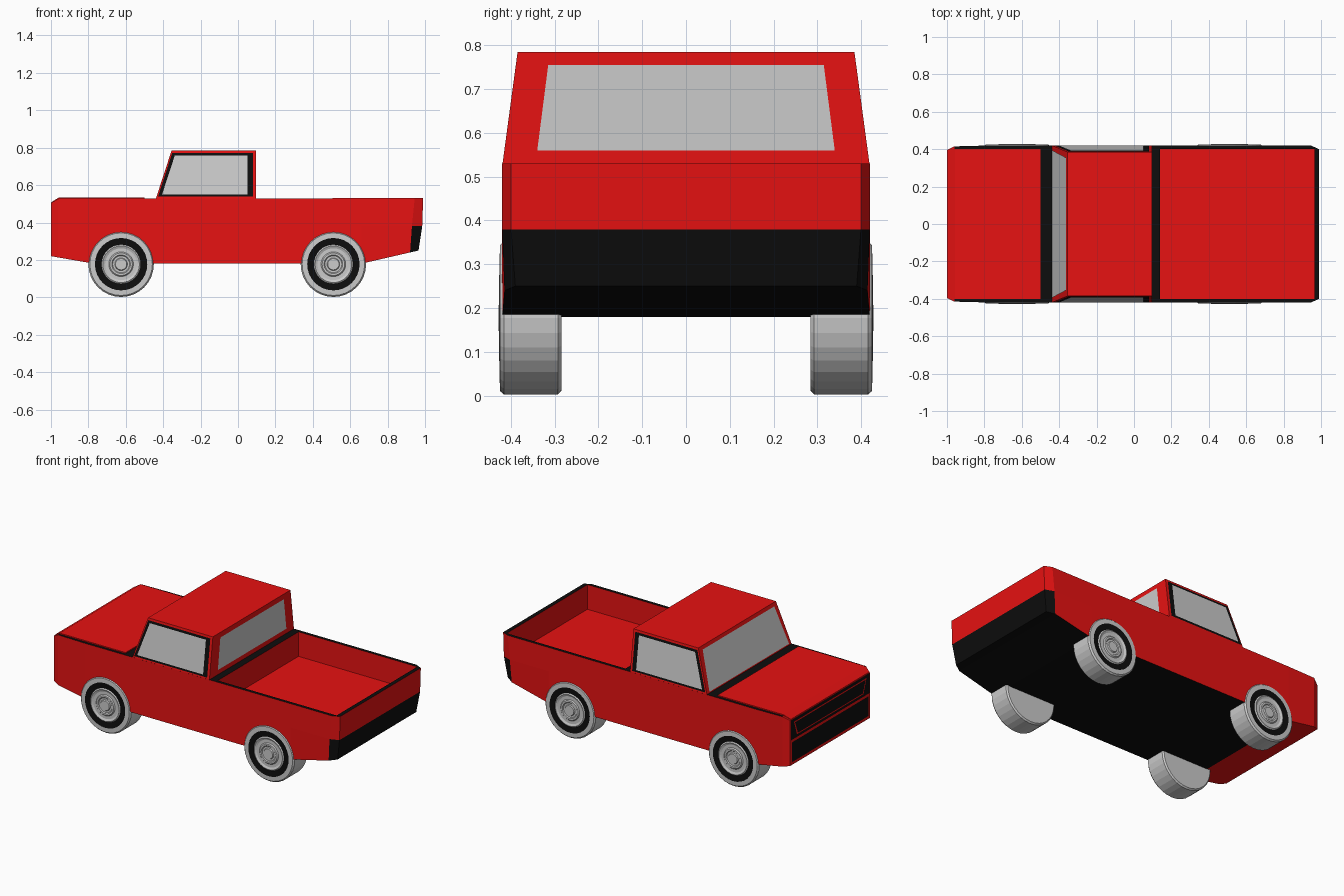
import bpy, bmesh, math
from mathutils import Vector

if "Cube" in bpy.data.objects:
    bpy.data.objects.remove(bpy.data.objects["Cube"])


def paint(name, colour):
    mat = bpy.data.materials.new(name)
    mat.use_nodes = True
    mat.diffuse_color = colour
    mat.node_tree.nodes["Principled BSDF"].inputs["Base Color"].default_value = colour
    return mat


RED = paint("red_paint", (0.8, 0.006, 0.006, 1))
BLACK = paint("black_trim", (0.004, 0.004, 0.004, 1))


def finish(name, bm, mats=(), mirror=False):
    mesh = bpy.data.meshes.new(name)
    bm.to_mesh(mesh)
    bm.free()
    for mat in mats:
        mesh.materials.append(mat)
    obj = bpy.data.objects.new(name, mesh)
    bpy.context.collection.objects.link(obj)
    if mirror:
        mod = obj.modifiers.new("Mirror", "MIRROR")
        mod.use_axis = (False, True, False)
    return obj


def loft(name, sections, mats, is_black=None):
    """Skin symmetric sections; each is a list of (x, half width, z), bottom to top."""
    bm = bmesh.new()
    rings = []
    for sec in sections:
        ring = [(x, w, z) for x, w, z in sec] + [(x, -w, z) for x, w, z in reversed(sec)]
        rings.append([bm.verts.new(p) for p in ring])
    n = len(rings[0])
    for a, b in zip(rings, rings[1:]):
        for i in range(n):
            j = (i + 1) % n
            bm.faces.new((a[i], a[j], b[j], b[i]))
    for ring in (rings[0], rings[-1]):
        for i in range(n // 2 - 1):
            bm.faces.new((ring[i], ring[i + 1], ring[n - 2 - i], ring[n - 1 - i]))
    bmesh.ops.recalc_face_normals(bm, faces=bm.faces)
    bm.normal_update()
    if is_black:
        for f in bm.faces:
            f.material_index = int(is_black(f.calc_center_median(), f.normal))
    return finish(name, bm, mats)


def panel(name, corners, mats=(), lift=0.003, mirror=False):
    """Flat four-cornered panel, lifted outwards from the surface it lies on."""
    pts = [Vector(c) for c in corners]
    normal = (pts[1] - pts[0]).cross(pts[2] - pts[0]).normalized()
    centre = sum(pts, Vector()) / len(pts)
    if normal.dot(centre - Vector((0, 0, 0.4))) < 0:
        pts.reverse()
        normal.negate()
    bm = bmesh.new()
    bm.faces.new([bm.verts.new(p + normal * lift) for p in pts])
    return finish(name, bm, mats, mirror)


def lathe(name, profile, x, z, mats=()):
    """Turn (radius, y) points about a wheel axle and mirror to the other side."""
    bm = bmesh.new()
    verts = [bm.verts.new((x + r, y, z)) for r, y in profile]
    edges = [bm.edges.new(pair) for pair in zip(verts, verts[1:])]
    bmesh.ops.spin(bm, geom=verts + edges, cent=(x, 0, z), axis=(0, 1, 0),
                   angle=math.tau, steps=32, use_merge=True)
    bmesh.ops.remove_doubles(bm, verts=bm.verts, dist=0.0001)
    bmesh.ops.recalc_face_normals(bm, faces=bm.faces)
    bm.normal_update()
    # Outer-facing rings must point away from the truck
    outer = max(bm.faces, key=lambda f: f.calc_center_median().y)
    if outer.normal.y < 0:
        bmesh.ops.reverse_faces(bm, faces=bm.faces)
    return finish(name, bm, mats, mirror=True)


# Body shell: chamfered ends, black underside, rear bumper and top edges
def body_black(c, n):
    return n.z > 0.9 or (n.z < -0.5 and c.x > -0.8) or (c.x > 0.93 and c.z < 0.38)


body = loft("body", [
    [(-1, 0.395, 0.22), (-1, 0.395, 0.38), (-1, 0.395, 0.505)],
    [(-0.96, 0.415, 0.213), (-0.96, 0.415, 0.38), (-0.96, 0.415, 0.527)],
    [(-0.77, 0.42, 0.18), (-0.77, 0.42, 0.38), (-0.77, 0.42, 0.527)],
    [(0.66, 0.42, 0.18), (0.66, 0.42, 0.38), (0.66, 0.42, 0.53)],
    [(0.92, 0.415, 0.24), (0.93, 0.42, 0.38), (0.945, 0.42, 0.53)],
    [(0.965, 0.39, 0.25), (0.985, 0.4, 0.38), (0.99, 0.4, 0.53)],
], [RED, BLACK], body_black)

# Open load bed
cutter = loft("bed_cutter", [[(x, 0.4, 0.375), (x, 0.4, 0.7)] for x in (0.14, 0.965)], [RED])
cutter.hide_render = True
cut = body.modifiers.new("Bed", "BOOLEAN")
cut.operation = "DIFFERENCE"
cut.solver = "EXACT"
cut.object = cutter
bpy.context.view_layer.objects.active = body
bpy.ops.object.modifier_apply(modifier=cut.name)
bpy.data.objects.remove(cutter)

# Bonnet
loft("bonnet", [
    [(-0.998, 0.385, 0.5), (-0.998, 0.385, 0.509)],
    [(-0.957, 0.402, 0.5), (-0.957, 0.402, 0.534)],
    [(-0.5, 0.402, 0.5), (-0.5, 0.402, 0.534)],
], [RED])

# Cab
BASE, ROOF, LOW_W, TOP_W = 0.525, 0.785, 0.42, 0.385
loft("cab", [
    [(-0.44, LOW_W, BASE), (-0.355, TOP_W, ROOF)],
    [(0.095, LOW_W, BASE), (0.095, TOP_W, ROOF)],
], [RED])


def cab_width(z):
    return LOW_W + (TOP_W - LOW_W) * (z - BASE) / (ROOF - BASE)


def windscreen_x(z):
    return -0.44 + 0.085 * (z - BASE) / (ROOF - BASE)


def side_pane(name, low, high, front_gap, rear, mats, lift):
    corners = [(x, cab_width(z), z) for x, z in (
        (windscreen_x(low) + front_gap, low), (rear, low),
        (rear, high), (windscreen_x(high) + front_gap, high))]
    panel(name, corners, mats, lift, mirror=True)


def cross_pane(name, low, high, x_at, low_w, high_w):
    panel(name, [(x_at(low), -low_w, low), (x_at(low), low_w, low),
                 (x_at(high), high_w, high), (x_at(high), -high_w, high)])


# Windows
side_pane("side_window_frames", 0.538, 0.772, 0.008, 0.08, [BLACK], 0.002)
side_pane("side_windows", 0.55, 0.758, 0.026, 0.052, (), 0.004)
cross_pane("windscreen", 0.535, 0.765, windscreen_x, 0.395, 0.355)
cross_pane("rear_window", 0.56, 0.755, lambda z: 0.095, 0.34, 0.315)


# Nose: black upper grille with red outline, black lower panel
def nose(name, low, high, low_w, high_w, mat, lift):
    panel(name, [(-1, -low_w, low), (-1, low_w, low),
                 (-1, high_w, high), (-1, -high_w, high)], [mat], lift)


nose("lower_nose_panel", 0.238, 0.362, 0.38, 0.38, BLACK, 0.001)
nose("upper_nose_panel", 0.378, 0.503, 0.39, 0.39, BLACK, 0.001)
nose("grille_outline", 0.395, 0.485, 0.33, 0.36, RED, 0.002)
nose("grille", 0.402, 0.478, 0.322, 0.35, BLACK, 0.003)

# Wheels, each object a mirrored pair
TYRE = [(0, 0.285), (0.167, 0.285), (0.175, 0.293), (0.175, 0.416), (0.167, 0.425), (0.14, 0.426)]
BAND = [(0.14, 0.426), (0.105, 0.422)]
HUB = [(0.105, 0.422), (0.098, 0.427), (0.085, 0.421), (0.066, 0.421), (0.06, 0.427),
       (0.05, 0.427), (0.045, 0.422), (0.034, 0.422), (0.03, 0.428), (0, 0.428)]
for end, x in (("front", -0.625), ("rear", 0.51)):
    lathe(end + "_tyres", TYRE, x, 0.177)
    lathe(end + "_tyre_bands", BAND, x, 0.177, [BLACK])
    lathe(end + "_hubcaps", HUB, x, 0.177)
